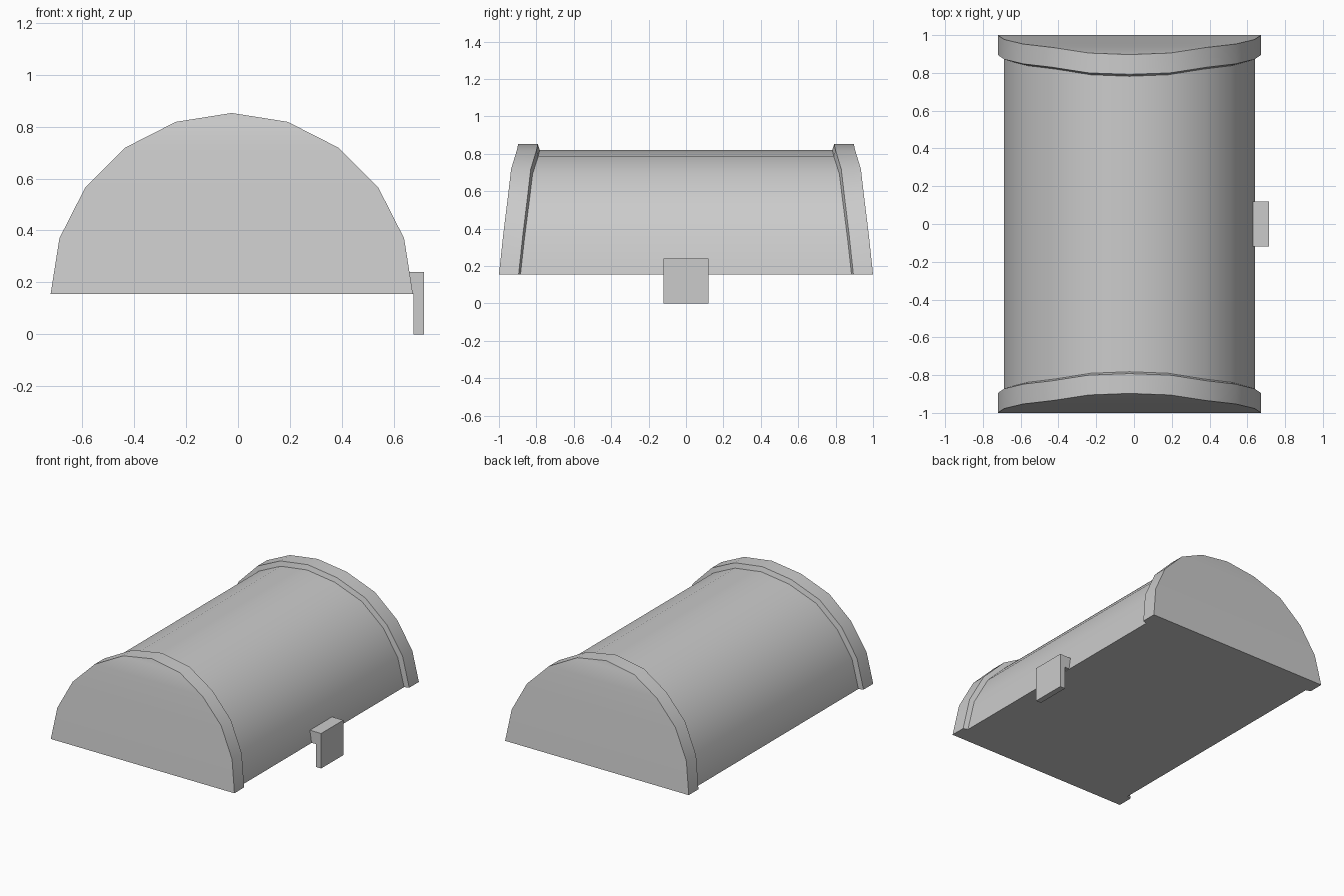
import bpy, bmesh, math

if "Cube" in bpy.data.objects:
    bpy.data.objects.remove(bpy.data.objects["Cube"])

CX, BASE = -0.024, 0.155          # arch centre and underside height
SEG = 10
R_BAND, R_BODY = 0.697, 0.665
# outward lean of the ends: y of the band's outer rim, from base to crown
RIM_Y = [1.0, 0.977, 0.953, 0.935, 0.905, 0.897]
BAND_OUT, BAND_IN = 0.0, 0.105


def finish(name, bm, smooth=True):
    bmesh.ops.recalc_face_normals(bm, faces=bm.faces)
    mesh = bpy.data.meshes.new(name)
    bm.to_mesh(mesh)
    bm.free()
    ob = bpy.data.objects.new(name, mesh)
    bpy.context.collection.objects.link(ob)
    if smooth:
        bpy.ops.object.select_all(action='DESELECT')
        ob.select_set(True)
        bpy.context.view_layer.objects.active = ob
        bpy.ops.object.shade_smooth_by_angle(angle=math.radians(30))
    return ob


def arch(bm, radius, inset, side):
    """Half-round row of vertices following the leaning rim."""
    row = []
    for i in range(SEG + 1):
        a = math.pi * i / SEG
        y = side * (RIM_Y[min(i, SEG - i)] - inset)
        row.append(bm.verts.new((CX + radius * math.cos(a), y,
                                 BASE + radius * math.sin(a))))
    return row


def bridge(bm, a, b):
    for i in range(SEG):
        bm.faces.new((a[i], a[i + 1], b[i + 1], b[i]))


# Curved lid with flat underside
bm = bmesh.new()
front, back = (arch(bm, R_BODY, BAND_IN + 0.01, s) for s in (-1, 1))
bridge(bm, front, back)
bm.faces.new((front[0], back[0], back[-1], front[-1]))
finish("lid_body", bm)

# Raised bands closing each end
for name, side in (("front_end_band", -1), ("back_end_band", 1)):
    bm = bmesh.new()
    outer = arch(bm, R_BAND, BAND_OUT, side)
    inner = arch(bm, R_BAND, BAND_IN, side)
    seat = arch(bm, R_BODY, BAND_IN + 0.01, side)
    bridge(bm, outer, inner)
    bridge(bm, inner, seat)
    # end panel in level strips
    half = SEG // 2
    for i in range(half - 1):
        bm.faces.new((outer[i], outer[i + 1], outer[-2 - i], outer[-1 - i]))
    bm.faces.new(outer[half - 1:half + 2])
    # underside
    bm.faces.new((outer[0], inner[0], seat[0], seat[-1], inner[-1], outer[-1]))
    finish(name, bm)

# L-shaped clasp on the right side
bm = bmesh.new()
profile = [(0.63, 0.24), (0.715, 0.24), (0.715, 0.0),
           (0.675, 0.0), (0.675, 0.157), (0.642, 0.157)]
face = bm.faces.new([bm.verts.new((x, -0.12, z)) for x, z in profile])
ext = bmesh.ops.extrude_face_region(bm, geom=[face])
bmesh.ops.translate(bm, vec=(0, 0.24, 0),
                    verts=[v for v in ext["geom"] if isinstance(v, bmesh.types.BMVert)])
finish("clasp", bm, smooth=False)
